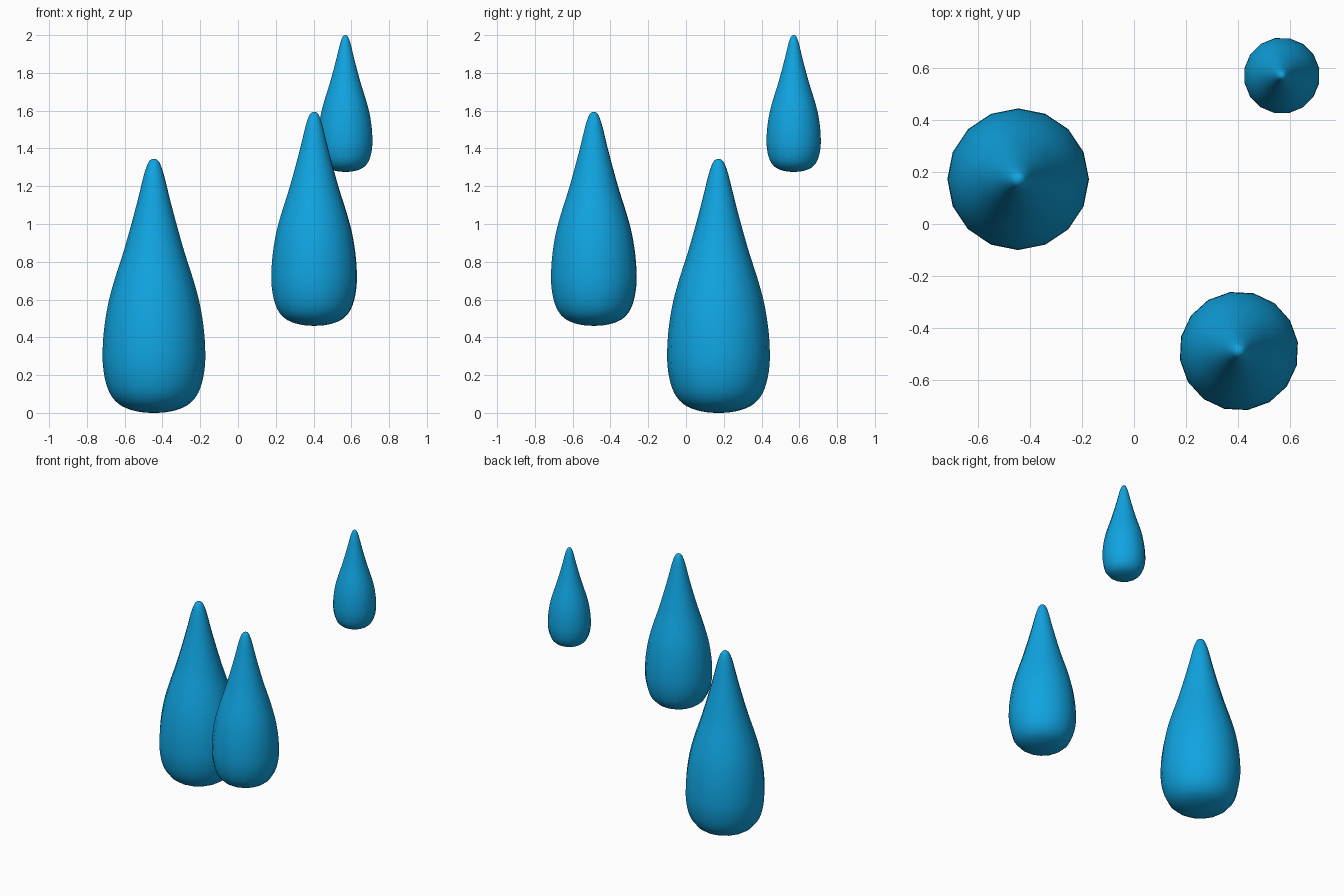
import bpy, bmesh, math
from mathutils import Vector

if "Cube" in bpy.data.objects:
    bpy.data.objects.remove(bpy.data.objects["Cube"])

SIDES = 16
# (radius, height) of the large drop, bottom to tip
PROFILE = [(0, 0), (0.09, 0.008), (0.17, 0.036), (0.222, 0.085), (0.253, 0.155),
           (0.27, 0.25), (0.271, 0.35), (0.262, 0.46), (0.241, 0.585),
           (0.207, 0.71), (0.162, 0.85), (0.122, 0.99), (0.085, 1.13),
           (0.053, 1.26), (0.031, 1.322), (0.015, 1.341), (0, 1.345)]


def smooth_profile(points, steps=3):
    """Catmull-Rom curve through the profile points."""
    pts = [Vector(p) for p in points]
    pts = [Vector((-pts[1].x, pts[1].y))] + pts + [Vector((-pts[-2].x, pts[-2].y))]
    out = []
    for a, b, c, d in zip(pts, pts[1:], pts[2:], pts[3:]):
        for i in range(steps):
            t = i / steps
            out.append(0.5 * (2 * b + (c - a) * t + (2 * a - 5 * b + 4 * c - d) * t * t
                              + (3 * b - a - 3 * c + d) * t ** 3))
    return out + [pts[-2]]


mat = bpy.data.materials.new("water_blue")
mat.diffuse_color = (0.005, 0.37, 0.75, 1)
mat.use_nodes = True
mat.node_tree.nodes["Principled BSDF"].inputs["Base Color"].default_value = mat.diffuse_color


def drop(name, location, scale, turn):
    bm = bmesh.new()
    curve = smooth_profile(PROFILE)
    bottom = bm.verts.new((0, 0, curve[0].y))
    tip = bm.verts.new((0, 0, curve[-1].y))
    rings = []
    for r, z in curve[1:-1]:
        rings.append([bm.verts.new((r * math.cos(2 * math.pi * i / SIDES),
                                    r * math.sin(2 * math.pi * i / SIDES), z))
                      for i in range(SIDES)])
    for i in range(SIDES):
        j = (i + 1) % SIDES
        bm.faces.new((bottom, rings[0][j], rings[0][i]))
        bm.faces.new((tip, rings[-1][i], rings[-1][j]))
        for lo, hi in zip(rings, rings[1:]):
            bm.faces.new((lo[i], lo[j], hi[j], hi[i]))
    for f in bm.faces:
        f.smooth = True
    mesh = bpy.data.meshes.new(name)
    bm.to_mesh(mesh)
    bm.free()
    mesh.materials.append(mat)
    obj = bpy.data.objects.new(name, mesh)
    obj.location = location
    obj.scale = (scale,) * 3
    obj.rotation_euler.z = math.radians(turn)
    bpy.context.collection.objects.link(obj)


# Three drops of falling water
drop("large_drop", (-0.445, 0.172, 0), 1.0, 0)
drop("medium_drop", (0.403, -0.488, 0.461), 0.842, 8.5)
drop("small_drop", (0.568, 0.57, 1.276), 0.538, 11)
